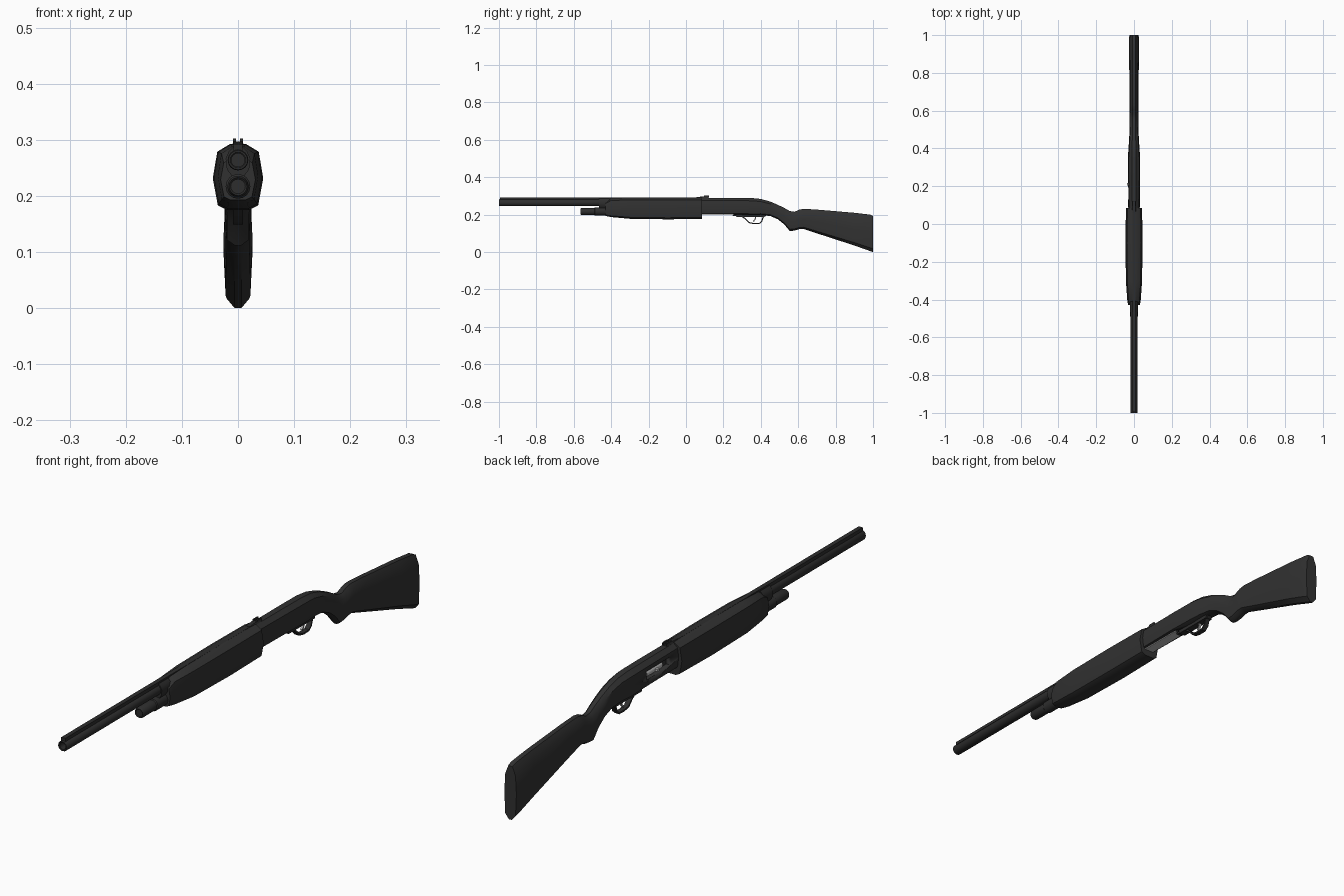
import bpy, bmesh, math
from mathutils import Vector

if "Cube" in bpy.data.objects:
    bpy.data.objects.remove(bpy.data.objects["Cube"])


def material(name, v):
    m = bpy.data.materials.new(name)
    m.diffuse_color = (v, v, v, 1)
    m.use_nodes = True
    m.node_tree.nodes["Principled BSDF"].inputs["Base Color"].default_value = m.diffuse_color
    return m


POLYMER = material("dark polymer", 0.031)
STEEL = material("blued steel", 0.027)
SILVER = material("bright steel", 0.5)


def finish(name, bm, mat, angle=38):
    bmesh.ops.recalc_face_normals(bm, faces=bm.faces)
    me = bpy.data.meshes.new(name)
    bm.to_mesh(me)
    bm.free()
    me.materials.append(mat)
    for p in me.polygons:
        p.use_smooth = True
    me.set_sharp_from_angle(angle=math.radians(angle))
    ob = bpy.data.objects.new(name, me)
    bpy.context.collection.objects.link(ob)
    return ob


def skin(bm, rings):
    """Join equal-sized vertex rings and cap both ends."""
    vr = [[bm.verts.new(p) for p in r] for r in rings]
    n = len(vr[0])
    for a, b in zip(vr, vr[1:]):
        for i in range(n):
            j = (i + 1) % n
            bm.faces.new((a[i], a[j], b[j], b[i]))
    bm.faces.new(vr[0])
    bm.faces.new(vr[-1])


def loft(name, sections, half, mat, angle=38):
    """sections: (y, bottom, top, half width); half: (height 0-1, width 0-1)."""
    rings = []
    for y, zb, zt, w in sections:
        right = [(w * k, y, zb + (zt - zb) * t) for t, k in half]
        rings.append(right + [(-x, yy, z) for x, yy, z in reversed(right)])
    bm = bmesh.new()
    skin(bm, rings)
    return finish(name, bm, mat, angle)


def lathe(name, pts, x, z, mat, sides=16):
    """pts: (y, radius) turned about an axis along y."""
    rings = [[(x + r * math.cos(2 * math.pi * i / sides), y,
               z + r * math.sin(2 * math.pi * i / sides)) for i in range(sides)]
             for y, r in pts]
    bm = bmesh.new()
    skin(bm, rings)
    return finish(name, bm, mat)


def box(name, lo, hi, mat):
    bm = bmesh.new()
    bmesh.ops.create_cube(bm, size=1)
    for v in bm.verts:
        v.co = Vector([(a + b) / 2 + c * (b - a) for a, b, c in zip(lo, hi, v.co)])
    return finish(name, bm, mat)


def strip(name, path, width, thick, mat):
    """Flat bar following a (y, z) path in the centre plane."""
    rings = []
    for i, p in enumerate(path):
        a, b = Vector(path[max(i - 1, 0)]), Vector(path[min(i + 1, len(path) - 1)])
        t = (b - a).normalized()
        n = Vector((-t.y, t.x)) * thick / 2
        p = Vector(p)
        rings.append([(sx * width / 2, *(p + s * n))
                      for sx, s in ((-1, -1), (1, -1), (1, 1), (-1, 1))])
    bm = bmesh.new()
    skin(bm, rings)
    return finish(name, bm, mat)


# barrel with hollow muzzle, and its top rib
lathe("barrel", [(-0.90, 0.012), (-0.998, 0.012), (-1.0, 0.014), (-1.0, 0.017),
                 (-0.997, 0.0185), (-0.3, 0.0185)], 0, 0.264, STEEL)
box("barrel_rib", (-0.008, -0.995, 0.276), (0.008, 0.1, 0.293), STEEL)

# magazine tube with end cap, and the clamp that holds it to the barrel
lathe("magazine_tube", [(-0.562, 0.013), (-0.565, 0.016), (-0.558, 0.019),
                        (-0.49, 0.019), (-0.487, 0.022), (-0.3, 0.022)], 0, 0.217, STEEL)
loft("barrel_clamp", [(-0.465, 0.235, 0.287, 0.022), (-0.41, 0.235, 0.287, 0.022)],
     [(0, 0.5), (0.25, 0.9), (0.6, 1), (0.85, 0.75), (1, 0.4)], STEEL)

# sliding fore-end
loft("fore_end", [(-0.43, 0.193, 0.268, 0.031), (-0.40, 0.187, 0.288, 0.036),
                  (-0.30, 0.178, 0.292, 0.043), (-0.1, 0.175, 0.293, 0.045),
                  (0.085, 0.177, 0.292, 0.043)],
     [(0, 0.45), (0.07, 0.8), (0.48, 1), (0.88, 0.82), (1, 0.3)], POLYMER)

# receiver, grip and butt stock in one flowing shape
body = loft("receiver_and_stock", [
    (0.06, 0.199, 0.290, 0.030), (0.25, 0.199, 0.290, 0.033), (0.35, 0.196, 0.289, 0.033),
    (0.40, 0.197, 0.284, 0.029), (0.45, 0.193, 0.270, 0.026), (0.49, 0.176, 0.253, 0.024),
    (0.525, 0.148, 0.236, 0.023), (0.555, 0.112, 0.219, 0.023), (0.58, 0.115, 0.215, 0.023),
    (0.605, 0.122, 0.227, 0.024), (0.63, 0.123, 0.231, 0.024), (0.70, 0.100, 0.227, 0.024),
    (0.90, 0.035, 0.210, 0.026), (0.985, 0.005, 0.200, 0.026), (1.0, 0.0, 0.193, 0.024)],
    [(0, 0.25), (0.09, 0.85), (0.5, 1), (0.84, 0.85), (1, 0.35)], POLYMER)

# side ejection port and bottom loading port
cutters = [box("ejection_cutter", (-0.06, 0.13, 0.232), (-0.012, 0.27, 0.262), POLYMER),
           box("loading_cutter", (-0.019, 0.07, 0.18), (0.019, 0.255, 0.212), POLYMER)]
for c in cutters:
    c.hide_render = True
    c.hide_viewport = True
    m = body.modifiers.new(c.name, 'BOOLEAN')
    m.operation = 'DIFFERENCE'
    m.solver = 'EXACT'
    m.object = c

# bolt, its handle and the shell lifter
lathe("bolt", [(0.17, 0.010), (0.175, 0.012), (0.262, 0.012)], -0.017, 0.247, SILVER, 12)
box("bolt_handle", (-0.038, 0.205, 0.243), (-0.022, 0.216, 0.251), SILVER)
box("shell_lifter", (-0.0185, 0.07, 0.201), (0.0185, 0.252, 0.206), SILVER)

# rear sight: sloped base with two small prongs
loft("rear_sight_base", [(0.055, 0.284, 0.294, 0.013), (0.09, 0.284, 0.297, 0.013),
                         (0.12, 0.284, 0.296, 0.013)], [(0, 1), (1, 0.6)], STEEL)
for side in (-1, 1):
    x = side * 0.006
    box("sight_prong", (x - 0.0025, 0.095, 0.292), (x + 0.0025, 0.122, 0.302), STEEL)

# trigger guard and trigger
strip("trigger_guard", [(0.25, 0.197), (0.30, 0.190), (0.318, 0.178), (0.338, 0.157),
                        (0.365, 0.152), (0.392, 0.153), (0.405, 0.165), (0.412, 0.186),
                        (0.43, 0.199)], 0.018, 0.006, STEEL)
box("trigger_housing", (-0.013, 0.27, 0.187), (0.013, 0.42, 0.205), STEEL)
strip("trigger", [(0.370, 0.192), (0.372, 0.182), (0.368, 0.172), (0.360, 0.164)],
      0.008, 0.006, SILVER)
